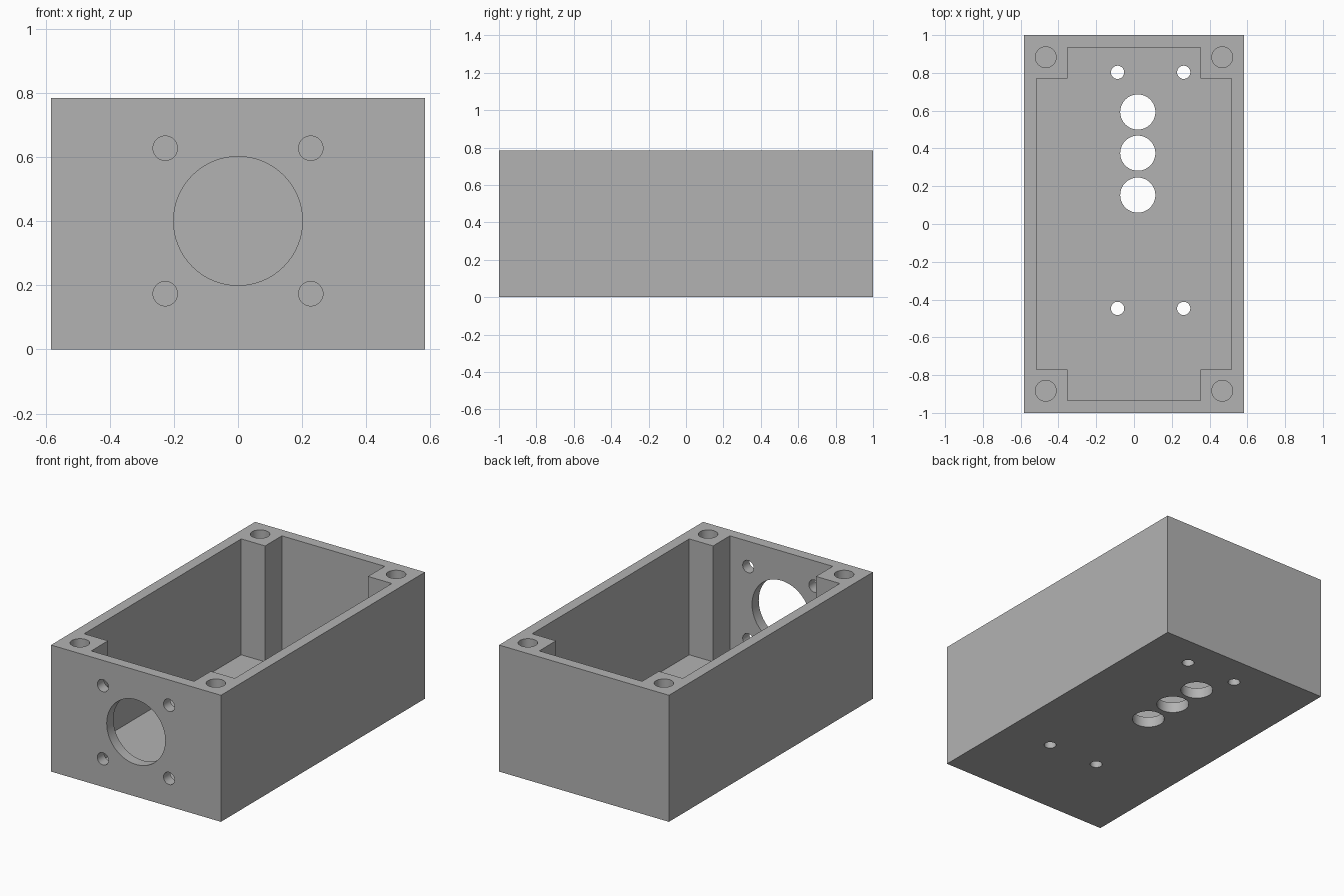
import bpy
import bmesh
import math
from mathutils import Matrix, Vector

if "Cube" in bpy.data.objects:
    bpy.data.objects.remove(bpy.data.objects["Cube"])

HALF_X, HALF_Y, HEIGHT = 0.583, 1.0, 0.785
WALL = 0.066
IN_X, IN_Y = HALF_X - WALL, HALF_Y - WALL   # inner wall faces
POST_X, POST_Y = 0.353, 0.77                # inner faces of the corner posts

grey = bpy.data.materials.new("plain_grey")
grey.use_nodes = True
colour = (0.45, 0.45, 0.45, 1)
grey.diffuse_color = colour
grey.node_tree.nodes["Principled BSDF"].inputs["Base Color"].default_value = colour


def make_object(name, bm):
    bmesh.ops.recalc_face_normals(bm, faces=bm.faces)
    mesh = bpy.data.meshes.new(name)
    bm.to_mesh(mesh)
    bm.free()
    mesh.materials.append(grey)
    obj = bpy.data.objects.new(name, mesh)
    bpy.context.collection.objects.link(obj)
    return obj


def block(bm, size, centre):
    matrix = Matrix.Translation(centre) @ Matrix.Diagonal((*size, 1))
    bmesh.ops.create_cube(bm, size=1, matrix=matrix)


def drill(bm, centre, radius, depth, turn=Matrix()):
    bmesh.ops.create_cone(bm, cap_ends=True, segments=64, radius1=radius, radius2=radius,
                          depth=depth, matrix=Matrix.Translation(centre) @ turn)


def cut(target, bm):
    cutter = make_object("cutter", bm)
    cutter.hide_render = True
    mod = target.modifiers.new("cut", 'BOOLEAN')
    mod.operation = 'DIFFERENCE'
    mod.solver = 'EXACT'
    mod.object = cutter
    bpy.context.view_layer.objects.active = target
    bpy.ops.object.modifier_apply(modifier=mod.name)
    bpy.data.objects.remove(cutter)


# Outer block
bm = bmesh.new()
block(bm, (2 * HALF_X, 2 * HALF_Y, HEIGHT), (0, 0, HEIGHT / 2))
enclosure = make_object("enclosure", bm)

# Cavity with a notch left at each corner for a screw post
quarter = [(IN_X, POST_Y), (POST_X, POST_Y), (POST_X, IN_Y)]
outline = []
for sx, sy in ((1, 1), (-1, 1), (-1, -1), (1, -1)):
    corner = [(sx * x, sy * y) for x, y in quarter]
    outline += corner if sx == sy else corner[::-1]
bm = bmesh.new()
floor = bm.faces.new([bm.verts.new((x, y, WALL)) for x, y in outline])
raised = bmesh.ops.extrude_face_region(bm, geom=[floor])["geom"]
bmesh.ops.translate(bm, vec=Vector((0, 0, HEIGHT)),
                    verts=[g for g in raised if isinstance(g, bmesh.types.BMVert)])
cut(enclosure, bm)

# All drilled holes
bm = bmesh.new()
for sx in (-1, 1):
    # blind screw holes in the posts
    for sy in (-1, 1):
        drill(bm, (sx * 0.467, sy * 0.883, HEIGHT), 0.055, 0.7)
    # connector screw holes in the front wall
    for sz in (-1, 1):
        drill(bm, (sx * 0.227, -HALF_Y, 0.401 + sz * 0.227), 0.038, 0.2,
              Matrix.Rotation(math.pi / 2, 4, 'X'))
# connector opening in the front wall
drill(bm, (0, -HALF_Y, 0.401), 0.201, 0.2, Matrix.Rotation(math.pi / 2, 4, 'X'))
# cable openings and mounting holes in the floor
for y in (0.593, 0.375, 0.153):
    drill(bm, (0.02, y, 0), 0.093, 0.2)
for x in (-0.087, 0.263):
    for y in (0.803, -0.447):
        drill(bm, (x, y, 0), 0.035, 0.2)
cut(enclosure, bm)

# Smooth hole walls, sharp box edges
bpy.ops.object.select_all(action='DESELECT')
enclosure.select_set(True)
bpy.context.view_layer.objects.active = enclosure
bpy.ops.object.shade_smooth_by_angle(angle=math.radians(30))
